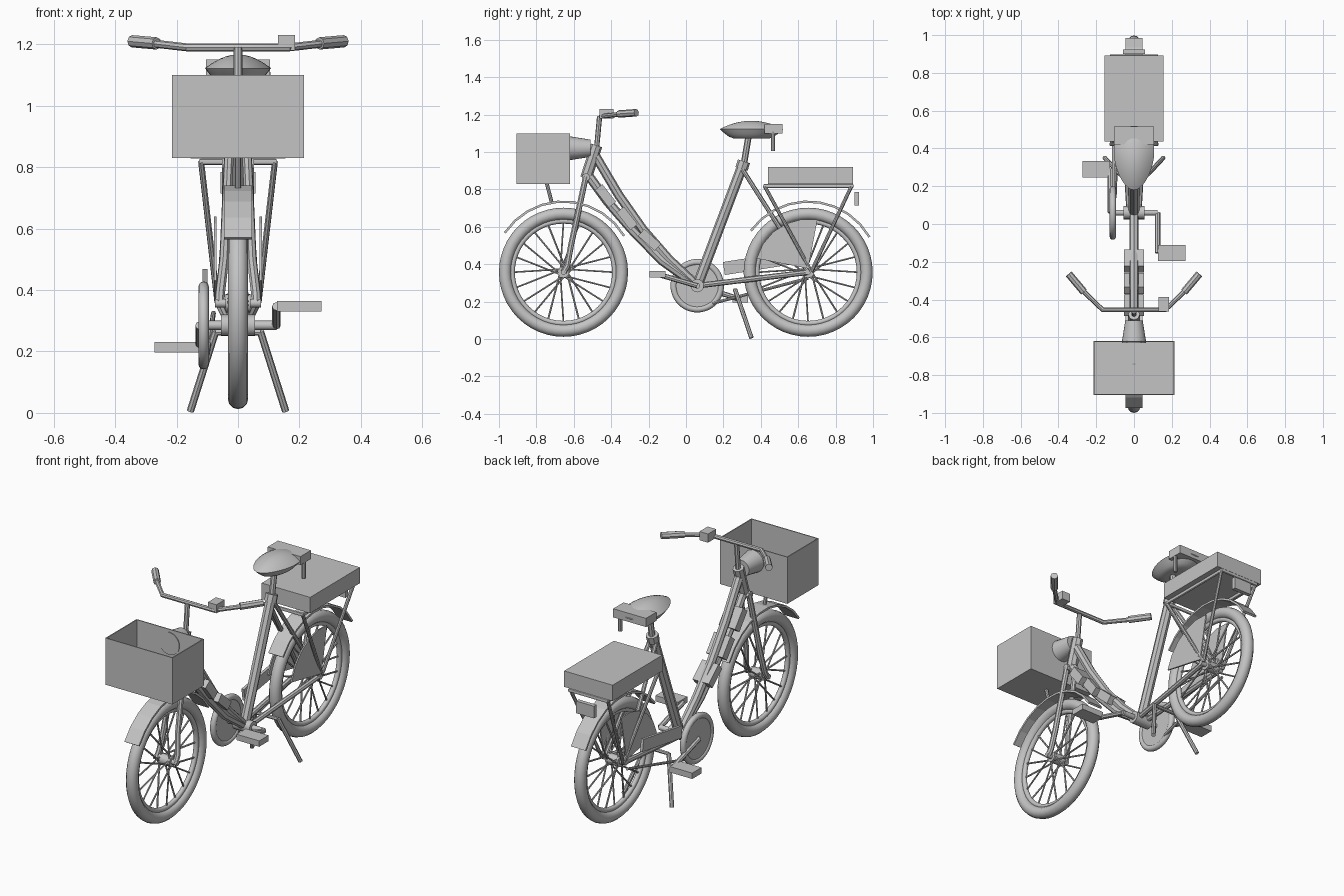
import bpy, bmesh, math
from mathutils import Vector, Matrix

cube = bpy.data.objects.get("Cube")
if cube:
    bpy.data.objects.remove(cube)

GREY = (0.55, 0.55, 0.55, 1)
mat = bpy.data.materials.new("plain_grey")
mat.use_nodes = True
mat.diffuse_color = GREY
mat.node_tree.nodes["Principled BSDF"].inputs["Base Color"].default_value = GREY


def finish(obj, smooth=True):
    obj.data.materials.clear()
    obj.data.materials.append(mat)
    bpy.ops.object.select_all(action='DESELECT')
    obj.select_set(True)
    bpy.context.view_layer.objects.active = obj
    if obj.type == 'CURVE':
        bpy.ops.object.convert(target='MESH')
    if smooth:
        bpy.ops.object.shade_smooth_by_angle(angle=math.radians(40))
    return bpy.context.object


def tubes(name, paths, r, sides=3, closed=False):
    """Round tubes along point paths, joined in one object."""
    cu = bpy.data.curves.new(name, 'CURVE')
    cu.dimensions = '3D'
    cu.bevel_depth, cu.bevel_resolution, cu.use_fill_caps = r, sides - 1, True
    for path in paths:
        s = cu.splines.new('POLY')
        s.points.add(len(path) - 1)
        for p, co in zip(s.points, path):
            p.co = (*co, 1)
        s.use_cyclic_u = closed
    obj = bpy.data.objects.new(name, cu)
    bpy.context.collection.objects.link(obj)
    return finish(obj)


def mirrored(name, path, r):
    """The same tube on both sides."""
    return tubes(name, [path, [(-x, y, z) for x, y, z in path]], r)


def mesh_object(name, bm, smooth=False):
    bmesh.ops.recalc_face_normals(bm, faces=bm.faces[:])
    me = bpy.data.meshes.new(name)
    bm.to_mesh(me)
    bm.free()
    obj = bpy.data.objects.new(name, me)
    bpy.context.collection.objects.link(obj)
    return finish(obj, smooth)


def box(name, centre, size, tilt=0.0):
    bm = bmesh.new()
    m = Matrix.Translation(centre) @ Matrix.Rotation(tilt, 4, 'X') @ Matrix.Diagonal((*size, 1))
    bmesh.ops.create_cube(bm, size=1, matrix=m)
    return mesh_object(name, bm)


def cone(name, centre, r1, r2, depth, axis='X', segs=32):
    bm = bmesh.new()
    turn = Matrix.Rotation(math.pi / 2, 4, 'Y' if axis == 'X' else 'X')
    bmesh.ops.create_cone(bm, cap_ends=True, segments=segs, radius1=r1, radius2=r2,
                          depth=depth, matrix=Matrix.Translation(centre) @ turn)
    return mesh_object(name, bm, True)


def ring(name, centre, major, minor):
    bpy.ops.mesh.primitive_torus_add(major_radius=major, minor_radius=minor, major_segments=48,
                                     minor_segments=12, location=centre,
                                     rotation=(0, math.pi / 2, 0))
    obj = bpy.context.object
    obj.name = name
    return finish(obj)


def polar(cy, r, deg, x=0.0):
    a = math.radians(deg)
    return (x, cy + r * math.cos(a), AXLE + r * math.sin(a))


def mudguard(name, cy, start, end, count=9):
    """Strip of flat plates bent round the wheel."""
    bm = bmesh.new()
    rows = []
    for i in range(count + 1):
        a = start + (end - start) * i / count
        rows.append([bm.verts.new(polar(cy, r, a, x))
                     for r, x in ((0.372, -0.046), (0.384, -0.046), (0.384, 0.046), (0.372, 0.046))])
    for a, b in zip(rows, rows[1:]):
        for k in range(4):
            bm.faces.new((a[k], a[(k + 1) % 4], b[(k + 1) % 4], b[k]))
    bm.faces.new(rows[0])
    bm.faces.new(rows[-1])
    return mesh_object(name, bm)


AXLE, FRONT, REAR = 0.357, -0.655, 0.653

# Wheels and mudguards
for label, cy in (("front", FRONT), ("rear", REAR)):
    ring(label + "_tyre", (0, cy, AXLE), 0.312, 0.033)
    ring(label + "_rim", (0, cy, AXLE), 0.274, 0.014)
    spokes = []
    for i in range(20):
        side = 0.03 if i % 2 else -0.03
        spokes.append([polar(cy, 0.025, i * 18 + (40 if i % 4 < 2 else -40), side),
                       polar(cy, 0.272, i * 18)])
    tubes(label + "_spokes", spokes, 0.005, 2)
    cone(label + "_hub", (0, cy, AXLE), 0.03, 0.03, 0.08, segs=16)
    cone(label + "_axle", (0, cy, AXLE), 0.014, 0.014, 0.15, segs=12)
mudguard("front_mudguard", FRONT, 146, 31)
mudguard("rear_mudguard", REAR, 144, 30)

# Frame
CRANK = Vector((0, 0.06, 0.285))
tubes("head_tube", [[(0, -0.478, 1.035), (0, -0.535, 0.86)]], 0.031)
tubes("upper_down_tube", [[(0, -0.49, 0.99), (0, -0.36, 0.77), (0, -0.23, 0.585),
                           (0, -0.09, 0.425), CRANK]], 0.025)
tubes("lower_down_tube", [[(0, -0.525, 0.88), (0, -0.42, 0.735), (0, -0.29, 0.585),
                           (0, -0.13, 0.42), CRANK]], 0.025)
tubes("seat_tube", [[CRANK, (0, 0.307, 0.94)]], 0.028)
tubes("seat_collar", [[(0, 0.297, 0.91), (0, 0.31, 0.95)]], 0.034)
tubes("seat_post", [[(0, 0.307, 0.92), (0, 0.337, 1.1)]], 0.017)
cone("crank_shell", CRANK, 0.035, 0.035, 0.11, segs=16)
mirrored("chain_stays", [(0.025, 0.06, 0.285), (0.06, REAR, AXLE)], 0.015)
mirrored("seat_stays", [(0.02, 0.3, 0.91), (0.06, REAR, AXLE)], 0.012)
mirrored("fork_blades", [(0.028, -0.535, 0.87), (0.045, -0.615, 0.5),
                         (0.058, -0.635, 0.39), (0.06, FRONT, AXLE)], 0.016)
tubes("fork_crown", [[(-0.04, -0.535, 0.865), (0.04, -0.535, 0.865)]], 0.022)
for y, z, tilt in ((-0.43, 0.765, -52), (-0.315, 0.645, -52), (-0.195, 0.53, -42)):
    box("frame_pack", (0, y, z), (0.105, 0.12, 0.05), math.radians(tilt))

# Steering
tubes("handlebar_stem", [[(0, -0.478, 1.02), (0, -0.462, 1.19)]], 0.014)
tubes("handlebar", [[(-0.28, -0.345, 1.203), (-0.165, -0.455, 1.19),
                     (0.165, -0.455, 1.19), (0.28, -0.345, 1.203)]], 0.013)
mirrored("grips", [(0.265, -0.36, 1.203), (0.345, -0.265, 1.21)], 0.02)
box("bell", (0.158, -0.425, 1.205), (0.055, 0.075, 0.05))

# Headlamp
cone("headlamp", (0, -0.57, 1.02), 0.046, 0.065, 0.12, 'Y', 24)

# Front basket, open at the top
bm = bmesh.new()
bmesh.ops.create_cube(bm, size=1, matrix=Matrix.Translation((0, -0.762, 0.965))
                      @ Matrix.Diagonal((0.43, 0.286, 0.27, 1)))
bmesh.ops.delete(bm, geom=[f for f in bm.faces if f.calc_center_median().z > 1.05], context='FACES')
basket = mesh_object("front_basket", bm)
wall = basket.modifiers.new("wall", 'SOLIDIFY')
wall.thickness, wall.offset = 0.008, -1
tubes("basket_support", [[(0, -0.745, 0.835), (0, -0.718, 0.73)]], 0.01)

# Saddle: lens shape, narrower at the nose
bm = bmesh.new()
bmesh.ops.create_uvsphere(bm, u_segments=32, v_segments=16, radius=1)
for v in bm.verts:
    x, y, z = v.co
    h = max(0, 1 - x * x - y * y)
    width = 0.105 + 0.022 * y
    v.co = (x * width, 0.35 + 0.17 * y, 1.122 + (0.045 * h if z > 0 else -0.05 * min(1, h * 1.6)))
mesh_object("saddle", bm, True)
box("saddle_pack", (0, 0.468, 1.125), (0.21, 0.095, 0.05))
tubes("saddle_rod", [[(0.095, 0.465, 1.005), (0.095, 0.465, 1.11)]], 0.011)

# Rear rack, case and reflector
box("rear_case", (0, 0.665, 0.875), (0.31, 0.455, 0.092))
tubes("rack_rail", [[(-0.12, 0.42, 0.818), (0.12, 0.42, 0.818),
                     (0.12, 0.89, 0.818), (-0.12, 0.89, 0.818)]], 0.011, closed=True)
for y in (0.42, 0.885):
    mirrored("rack_stays", [(0.12, y, 0.818), (0.067, 0.67, 0.36)], 0.01)
box("rear_reflector", (0, 0.912, 0.75), (0.115, 0.024, 0.07))

# Skirt guards on both sides of the rear wheel
for side in (-1, 1):
    bm = bmesh.new()
    outline = [polar(REAR, 0.02, 90)] + [polar(REAR, 0.285, a) for a in (80, 97, 114, 131, 148, 165)]
    face = bm.faces.new([bm.verts.new((side * 0.07, y, z)) for _, y, z in outline])
    out = bmesh.ops.extrude_face_region(bm, geom=[face])["geom"]
    bmesh.ops.translate(bm, vec=(side * 0.008, 0, 0),
                        verts=[g for g in out if isinstance(g, bmesh.types.BMVert)])
    mesh_object("skirt_guard", bm)

# Drivetrain
cone("chainring", (-0.112, CRANK.y, CRANK.z), 0.132, 0.132, 0.02, segs=40)
ring("chainring_rim", (-0.112, CRANK.y, CRANK.z), 0.126, 0.017)
cone("crank_axle", CRANK, 0.015, 0.015, 0.25, segs=12)
box("chain_case", (-0.108, 0.38, 0.405), (0.016, 0.36, 0.07), math.radians(9))
tubes("chain", [[(-0.1, 0.14, 0.19), (-0.08, REAR, 0.325)]], 0.008)
for name, x, y, z in (("left", 0.125, -0.153, 0.347), ("right", -0.125, 0.29, 0.213)):
    tubes(name + "_crank", [[(x, CRANK.y, CRANK.z), (x, y, z)]], 0.014)
    box(name + "_pedal", (x * 1.6, y, z), (0.145, 0.085, 0.034))

# Kickstand
mirrored("kickstand", [(0.073, 0.262, 0.265), (0.155, 0.35, 0.006)], 0.012)
tubes("kickstand_bar", [[(-0.073, 0.262, 0.262), (0.073, 0.262, 0.262)]], 0.01)
